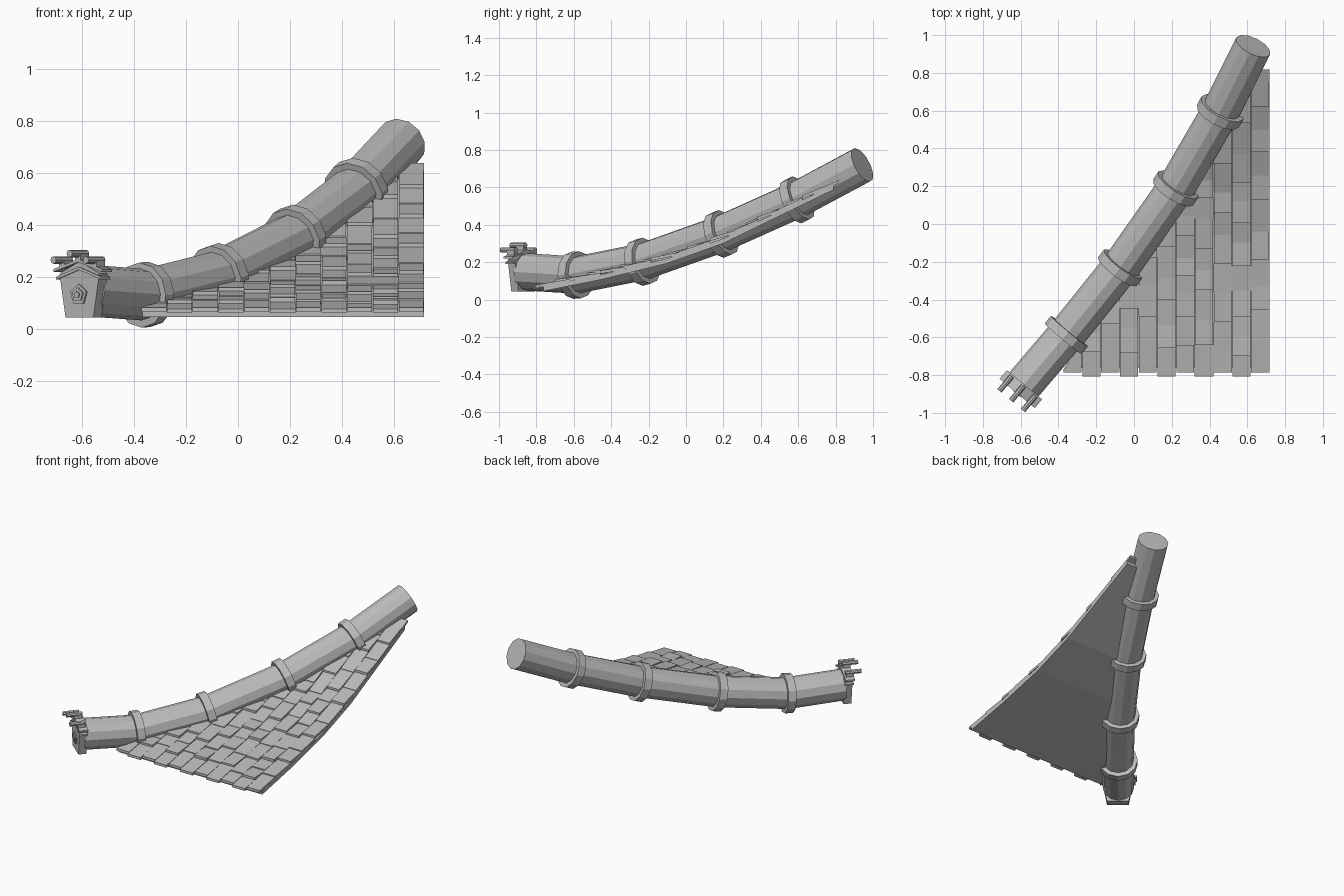
import bpy, bmesh, math, random
from mathutils import Vector, Matrix

if "Cube" in bpy.data.objects:
    bpy.data.objects.remove(bpy.data.objects["Cube"])

random.seed(7)
stone = bpy.data.materials.new("grey clay")
stone.diffuse_color = (0.5, 0.5, 0.5, 1)
stone.use_nodes = True
stone.node_tree.nodes["Principled BSDF"].inputs["Base Color"].default_value = stone.diffuse_color
OFFSET = Matrix.Translation((0.006, -0.002, -0.007))


def finish(bm, name, matrix=Matrix()):
    bmesh.ops.recalc_face_normals(bm, faces=bm.faces)
    mesh = bpy.data.meshes.new(name)
    bm.to_mesh(mesh)
    bm.free()
    mesh.materials.append(stone)
    obj = bpy.data.objects.new(name, mesh)
    bpy.context.collection.objects.link(obj)
    obj.matrix_world = OFFSET @ matrix
    return obj


def loft(bm, loops, caps=True, closed=False):
    """Skin a list of equal-length point loops."""
    rows = [[bm.verts.new(p) for p in loop] for loop in loops]
    n = len(rows[0])
    pairs = list(zip(rows, rows[1:])) + ([(rows[-1], rows[0])] if closed else [])
    for a, b in pairs:
        for i in range(n):
            j = (i + 1) % n
            bm.faces.new((a[i], a[j], b[j], b[i]))
    if caps and not closed:
        bm.faces.new(rows[0])
        bm.faces.new(rows[-1])


def circle(centre, direction, radius, sides=12):
    d = direction.normalized()
    side = d.cross(Vector((0, 0, 1))).normalized()
    up = side.cross(d)
    return [centre + radius * (math.sin(t) * side + math.cos(t) * up)
            for t in (2 * math.pi * i / sides for i in range(sides))]


# Ridge tube: straight segments that bend at each collar
path = [Vector(p) for p in ((-0.595, -0.855, 0.155), (-0.365, -0.585, 0.138),
                            (-0.08, -0.23, 0.209), (0.215, 0.19, 0.358),
                            (0.45, 0.595, 0.540), (0.625, 0.944, 0.727))]
last = len(path) - 1
tangents = []
for i in range(len(path)):
    before = (path[i] - path[max(i - 1, 0)]).normalized()
    after = (path[min(i + 1, last)] - path[i]).normalized()
    tangents.append((before + after).normalized())
bm = bmesh.new()
loft(bm, [circle(p, t, 0.1) for p, t in zip(path, tangents)])
finish(bm, "ridge_tube")

# Plain square-edged collars around the tube
for i in range(1, last):
    bm = bmesh.new()
    profile = ((-0.026, 0.095), (-0.026, 0.126), (0.026, 0.126), (0.026, 0.095))
    loft(bm, [circle(path[i] + tangents[i] * s, tangents[i], r) for s, r in profile],
         closed=True)
    finish(bm, f"collar_{i}")

# Roof slope: gently steepening pitch, trimmed along the line under the tube
pitch = [(-0.76, 0.052), (-0.45, 0.114), (-0.1, 0.200), (0.2, 0.307), (0.79, 0.594)]


def slope(y):
    for (y0, z0), (y1, z1) in zip(pitch, pitch[1:]):
        if y <= y1 or y1 == pitch[-1][0]:
            return z0 + (y - y0) * (z1 - z0) / (y1 - y0)


def trim(bm):
    cut = bmesh.ops.bisect_plane(
        bm, geom=bm.verts[:] + bm.edges[:] + bm.faces[:], dist=1e-5,
        plane_co=(-0.40, -0.80, 0), plane_no=(-1.62, 1.03, 0), clear_outer=True)
    edges = [e for e in cut["geom_cut"] if isinstance(e, bmesh.types.BMEdge)]
    bmesh.ops.holes_fill(bm, edges=edges, sides=0)


THICK = 0.026
bm = bmesh.new()
outline = pitch + [(y, z + THICK) for y, z in reversed(pitch)]
loft(bm, [[(x, y, z) for y, z in outline] for x in (-0.45, 0.712)])
trim(bm)
finish(bm, "roof_slab")

# Tiles: staggered columns of short slabs, each lifted and tipped a little
bm = bmesh.new()
columns = 11
width = 1.092 / columns
for c in range(columns):
    x0 = -0.38 + c * width
    y = -0.805 if c % 2 else -0.785
    y_end = min(0.82, -0.80 + (x0 + width + 0.40) * 1.573 + 0.02)
    raised = c % 2 == 0
    first = True
    while y < y_end - 0.02:
        y1 = min(y + random.uniform(0.09, 0.17), 0.82)
        if 0.82 - y1 < 0.05:
            y1 = 0.82
        lift = 0.002 if first else random.uniform(0.0, 0.006) + (0.010 if raised else 0)
        back = random.uniform(0.0, 0.004)
        gap = random.uniform(0.0, 0.003)
        za, zb = slope(y) + THICK, slope(y1) + THICK
        side = [(y, za - 0.004 + lift), (y1, zb - 0.004),
                (y1, zb + 0.010 + back), (y, za + 0.013 + lift)]
        loft(bm, [[(x, a, b) for a, b in side] for x in (x0 + gap, x0 + width - gap)])
        y = y1
        first = False
        raised = not raised
trim(bm)
finish(bm, "roof_tiles")

# End plaque, in its own frame: x across, -y outward, z up
frame = Matrix.Translation((-0.605, -0.872, 0)) @ Matrix.Rotation(math.atan2(-0.64, 0.77), 4, 'Z')


def prism(name, profile, front, back):
    bm = bmesh.new()
    loft(bm, [[(u, v, z) for u, z in profile] for v in (front, back)])
    return finish(bm, name, frame)


prism("end_plaque", [(-0.07, 0.051), (0.07, 0.051), (0.10, 0.220),
                     (0, 0.267), (-0.10, 0.220)], -0.02, 0.03)

# Gable mouldings over the plaque
for name, drop, half, front in (("gable_cap", 0.0, 0.121, -0.030),
                                ("gable_trim", 0.03, 0.113, -0.025)):
    prism(name, [(-half, 0.226 - drop), (0, 0.264 - drop), (half, 0.226 - drop),
                 (half, 0.237 - drop), (0, 0.276 - drop), (-half, 0.237 - drop)],
          front, 0.03)

# Nested five-sided emblem
for name, radius, front in (("emblem_base", 0.042, -0.027),
                            ("emblem_middle", 0.028, -0.033),
                            ("emblem_centre", 0.014, -0.038)):
    prism(name, [(radius * math.sin(k * math.tau / 5), 0.138 + radius * math.cos(k * math.tau / 5))
                 for k in range(5)], front, -0.015)

# Three small round tile ends on top, each on a little block
for name, u, z in (("left", -0.081, 0.272), ("middle", 0.0, 0.297), ("right", 0.081, 0.272)):
    prism(name + "_round_tile",
          [(u + 0.0145 * math.cos(k * math.tau / 8), z + 0.0145 * math.sin(k * math.tau / 8))
           for k in range(8)], -0.08, 0.022)
    prism(name + "_tile_block", [(u - 0.014, z - 0.03), (u + 0.014, z - 0.03),
                                 (u + 0.014, z - 0.006), (u - 0.014, z - 0.006)], -0.03, 0.02)
